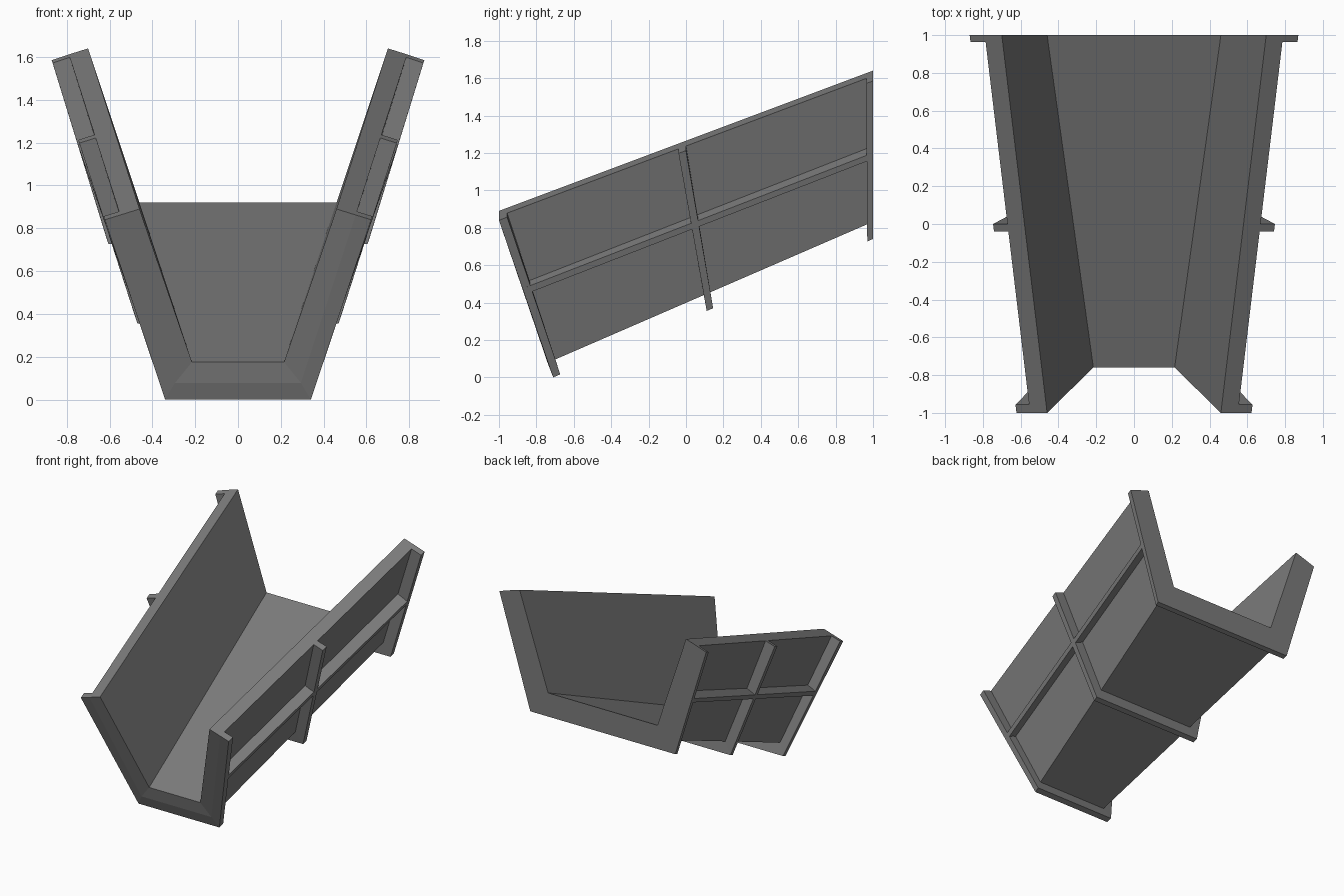
import bpy
import bmesh
from mathutils import Vector

cube = bpy.data.objects.get("Cube")
if cube:
    bpy.data.objects.remove(cube, do_unlink=True)

grey = bpy.data.materials.new("dark_grey_metal")
grey.use_nodes = True
colour = (0.2, 0.2, 0.2, 1)
grey.diffuse_color = colour
grey.node_tree.nodes["Principled BSDF"].inputs["Base Color"].default_value = colour

# Long edges on the left half, each from the front end to the back end
EDGES = {
    "inner_top": ((0.46, -1, 0.89), (0.70, 1, 1.64)),
    "inner_low": ((0.215, -0.76, 0.175), (0.46, 1, 0.92)),
    "shell_top": ((0.55, -1, 0.862), (0.79, 1, 1.612)),
    "shell_low": ((0.294, -0.74, 0.078), (0.548, 1, 0.832)),
    "rib_top": ((0.622, -1, 0.84), (0.87, 1, 1.585)),
    "rib_low": ((0.34, -0.71, 0), (0.61, 1, 0.74)),
}


def edge(name, t):
    a, b = EDGES[name]
    return Vector(a).lerp(Vector(b), t)


def mirrored(p):
    return Vector((-p.x, p.y, p.z))


def u_profile(layer, t):
    top, low = edge(layer + "_top", t), edge(layer + "_low", t)
    return [top, low, mirrored(low), mirrored(top)]


def finish(bm, name):
    bmesh.ops.recalc_face_normals(bm, faces=bm.faces)
    mesh = bpy.data.meshes.new(name)
    bm.to_mesh(mesh)
    bm.free()
    mesh.materials.append(grey)
    bpy.context.collection.objects.link(bpy.data.objects.new(name, mesh))


def trough(name, inner, outer, t0, t1):
    """U-shaped channel lofted between two stations along the length."""
    bm = bmesh.new()
    i0, i1, o0, o1 = [[bm.verts.new(p) for p in u_profile(layer, t)]
                      for layer in (inner, outer) for t in (t0, t1)]
    for k in range(3):
        for a, b in ((i0, i1), (i1, o1), (o1, o0), (o0, i0)):
            bm.faces.new((a[k], a[k + 1], b[k + 1], b[k]))
    for k in (0, 3):
        bm.faces.new((i0[k], i1[k], o1[k], o0[k]))
    finish(bm, name)


def rail(name, flip):
    """Lengthwise bar halfway down a side wall."""
    bm = bmesh.new()
    rings = []
    for t, f in ((0.01, 0.435), (0.99, 0.455)):
        ring = []
        for layer, drop in (("shell", f + 0.026), ("rib", f),
                            ("rib", f + 0.038), ("shell", f + 0.064)):
            p = edge(layer + "_top", t).lerp(edge(layer + "_low", t), drop)
            ring.append(bm.verts.new(mirrored(p) if flip else p))
        rings.append(ring)
        bm.faces.new(ring)
    a, b = rings
    for k in range(4):
        n = (k + 1) % 4
        bm.faces.new((a[k], a[n], b[n], b[k]))
    finish(bm, name)


# Open tapered channel
trough("channel", "inner", "shell", 0, 1)

# Ribs wrapped around the outside
for label, t0, t1 in (("front_rib", 0, 0.022), ("middle_rib", 0.48, 0.5),
                      ("back_rib", 0.982, 1)):
    trough(label, "shell", "rib", t0, t1)

# Side rails
rail("left_rail", False)
rail("right_rail", True)
